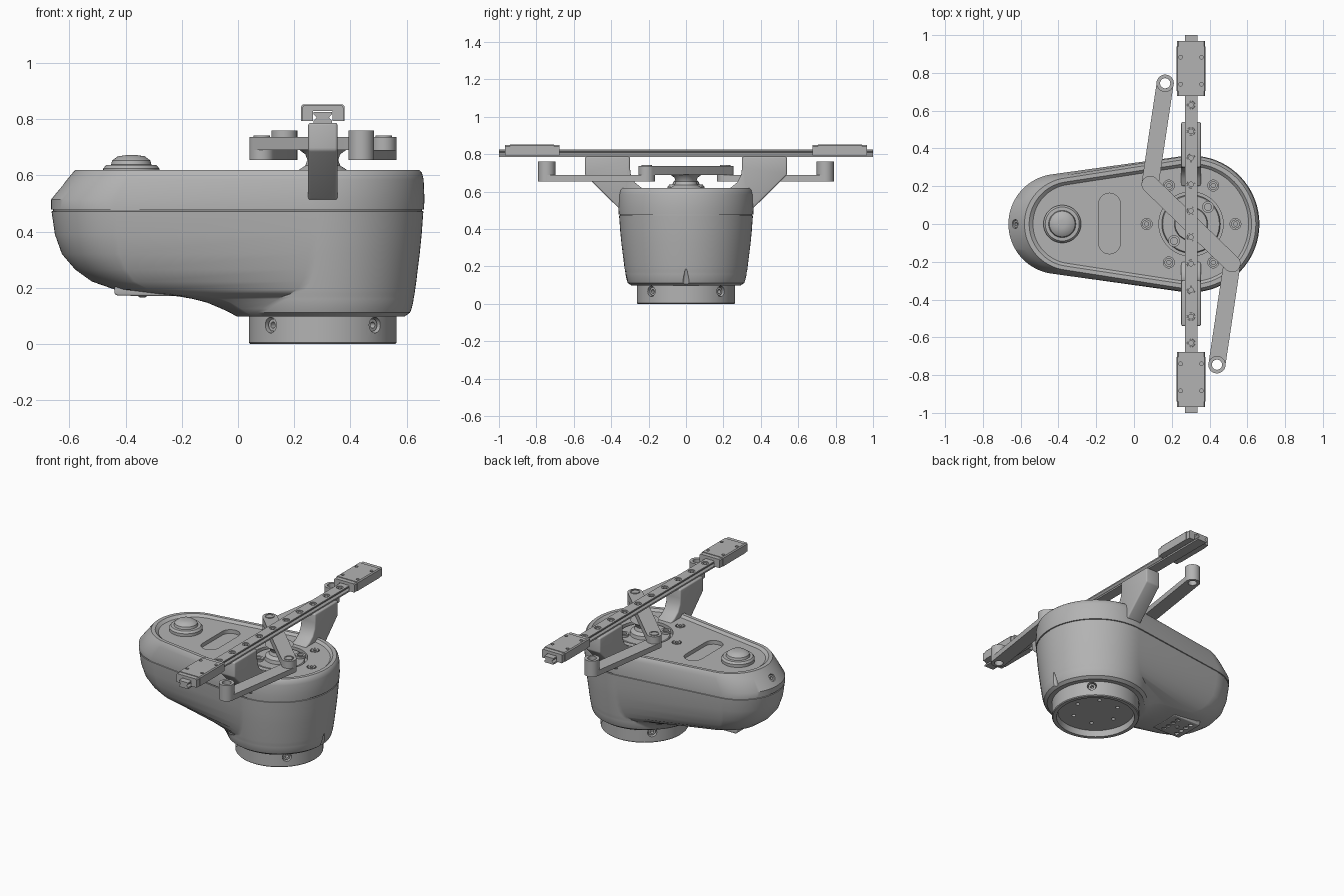
import bpy, bmesh
from math import sin, cos, acos, atan2, hypot, pi, radians
from mathutils import Matrix, Euler, Vector

old = bpy.data.objects.get("Cube")
if old:
    bpy.data.objects.remove(old, do_unlink=True)

grey = bpy.data.materials.new("machine grey")
grey.use_nodes = True
tone = (0.45, 0.45, 0.45, 1)
grey.diffuse_color = tone
grey.node_tree.nodes["Principled BSDF"].inputs["Base Color"].default_value = tone

AXIS = 0.302  # x of the turning axis
parts = []


def loft(name, rings, closed=False, at=(0, 0, 0), rot=(0, 0, 0)):
    """Skin a row of equal rings; cap the ends or join last to first."""
    bm = bmesh.new()
    rows = [[bm.verts.new(p) for p in ring] for ring in rings]
    n = len(rows[0])
    pairs = list(zip(rows, rows[1:]))
    if closed:
        pairs.append((rows[-1], rows[0]))
    else:
        bm.faces.new(rows[0])
        bm.faces.new(rows[-1])
    for a, b in pairs:
        for i in range(n):
            j = (i + 1) % n
            bm.faces.new((a[i], a[j], b[j], b[i]))
    bmesh.ops.recalc_face_normals(bm, faces=bm.faces[:])
    mesh = bpy.data.meshes.new(name)
    bm.to_mesh(mesh)
    bm.free()
    mesh.transform(Matrix.Translation(at) @ Euler(rot).to_matrix().to_4x4())
    mesh.materials.append(grey)
    obj = bpy.data.objects.new(name, mesh)
    bpy.context.scene.collection.objects.link(obj)
    parts.append(obj)
    return obj


def lathe(name, profile, at=(0, 0, 0), rot=(0, 0, 0), n=48, closed=False):
    rings = [[(r * cos(2 * pi * i / n), r * sin(2 * pi * i / n), z)
              for i in range(n)] for r, z in profile]
    return loft(name, rings, closed, at, rot)


def rod(r, z0, z1, at, rot=(0, 0, 0), n=24, r1=None):
    return lathe("cutter", [(r, z0), (r if r1 is None else r1, z1)], at, rot, n)


def tube(name, outer, inner, z0, z1, at, rot=(0, 0, 0), n=28):
    return lathe(name, [(outer, z0), (outer, z1), (inner, z1), (inner, z0)],
                 at, rot, n, True)


def prism(name, profile, axis, lo, hi):
    """Extrude a profile along x (profile in y, z) or y (profile in x, z)."""
    if axis == "x":
        rings = [[(v, a, b) for a, b in profile] for v in (lo, hi)]
    else:
        rings = [[(a, v, b) for a, b in profile] for v in (lo, hi)]
    return loft(name, rings)


def outline(c1, big, c0, small, z, n=24):
    """Outline around two circles whose centres lie on the x axis."""
    t = acos(max(-1, min(1, (small - big) / (c1 - c0))))
    arcs = ((c1, big, -t, t), (c0, small, t, 2 * pi - t))
    return [(c + r * cos(a + (b - a) * i / n), r * sin(a + (b - a) * i / n), z)
            for c, r, a, b in arcs for i in range(n + 1)]


def bar(name, a, b, r, z0, z1):
    d = (b[0] - a[0], b[1] - a[1])
    rings = [outline(hypot(*d), r, 0, r, z, 14) for z in (z0, z1)]
    return loft(name, rings, at=(*a, 0), rot=(0, 0, atan2(d[1], d[0])))


def bake(obj):
    graph = bpy.context.evaluated_depsgraph_get()
    mesh = bpy.data.meshes.new_from_object(obj.evaluated_get(graph))
    obj.modifiers.clear()
    obj.data = mesh


def cut(obj, cutters):
    for c in cutters:
        c.hide_render = True
        m = obj.modifiers.new("cut", "BOOLEAN")
        m.operation, m.solver, m.object = "DIFFERENCE", "EXACT", c
    bake(obj)
    for c in cutters:
        parts.remove(c)
        bpy.data.objects.remove(c, do_unlink=True)


def bevel(obj, width, segments=3):
    m = obj.modifiers.new("bevel", "BEVEL")
    m.width, m.segments = width, segments
    m.limit_method = "ANGLE"
    bake(obj)


# Housing: height, large radius, left end, small radius
levels = [
    (.098, .292, -.005, .25), (.112, .312, -.03, .25), (.126, .317, -.06, .22),
    (.147, .322, -.11, .2), (.16, .324, -.16, .19), (.169, .325, -.21, .18),
    (.178, .327, -.31, .17), (.194, .329, -.44, .17), (.222, .333, -.52, .195),
    (.265, .338, -.58, .22), (.32, .345, -.627, .24), (.39, .352, -.652, .257),
    (.472, .358, -.664, .265), (.473, .353, -.659, .26), (.478, .353, -.659, .26),
    (.479, .36, -.665, .265), (.515, .362, -.665, .265), (.585, .359, -.609, .257),
    (.61, .353, -.588, .25), (.62, .343, -.58, .245), (.62, .32, -.555, .225),
    (.605, .305, -.535, .21)]
housing = loft("housing", [outline(AXIS, R, left + r, r, z, 40)
                           for z, R, left, r in levels])

bolt_spots = [(AXIS + .235 * cos(k * pi / 3), .235 * sin(k * pi / 3)) for k in range(6)]
end_tilt = (0, radians(-50), 0)
slot = bar("slot", (-.13, -.1), (-.13, .105), .058, .58, .64)
cut(housing, [slot,
              rod(.17, .575, .64, (AXIS, 0, 0), n=48),
              rod(.024, -.025, .04, (-.63, 0, .56), end_tilt),
              rod(.028, .09, .19, (.628, 0, 0), r1=.003)]
    + [rod(.029, .585, .64, (x, y, 0)) for x, y in bolt_spots])
for x, y in bolt_spots:
    tube("deck_bolt", .023, .011, .58, .607, (x, y, 0), n=20)
tube("end_bolt", .02, .01, -.03, -.008, (-.63, 0, .56), end_tilt)

# Push button
lathe("button", [(.1, .6), (.1, .624), (.09, .637), (.072, .638), (.068, .653),
                 (.048, .668), (.02, .672)], (-.38, 0, 0))

# Turntable with two bosses and a waisted hub
lathe("turntable", [(.155, .57), (.155, .592), (.15, .598)], (AXIS, 0, 0))
for s in (1, -1):
    tube("turntable_boss", .031, .018, .59, .612, (AXIS + s * .09, s * .09, 0))
lathe("hub", [(.09, .59), (.085, .62), (.062, .635), (.055, .655), (.062, .675),
              (.085, .692)], (AXIS, 0, 0))

# Crank and the two link arms
for s in (1, -1):
    hinge = (AXIS - s * .217, s * .21)
    tip = (AXIS - s * .137, s * .745)
    arm = bar("link_arm", hinge, tip, .045, .655, .69)
    cut(arm, [rod(.027, .6, .8, (*tip, 0))])
    tube("link_boss", .046, .027, .655, .76, (*tip, 0))
    tube("hinge_pin", .029, .021, .688, .742, (*hinge, 0))
    lathe("hinge_core", [(.02, .688), (.02, .739)], (*hinge, 0), n=24)
bar("crank", (AXIS - .217, .21), (AXIS + .217, -.21), .045, .69, .737)

# Linear rail with its row of counterbored holes
half = [(.033, .785), (.033, .795), (.022, .806), (.033, .818), (.033, .826)]
rail_shape = [(AXIS + x, z) for x, z in half] + [(AXIS - x, z) for x, z in half[::-1]]
rail = prism("rail", rail_shape, "y", -1, 1)
cut(rail, [rod(.021, .808, .85, (AXIS, .07 + .14 * k, 0), n=20) for k in range(-7, 7)])
for k in range(-7, 7):
    tube("rail_seat", .0205, .012, .8, .822, (AXIS, .07 + .14 * k, 0), n=20)

# Carriages and rail brackets at both ends
half = [(.036, .793), (.077, .793), (.077, .846), (.071, .853)]
block = [(AXIS + x, z) for x, z in half] + [(AXIS - x, z) for x, z in half[::-1]]
block += [(AXIS - .036, .83), (AXIS + .036, .83)]
plate = [(AXIS + (x - AXIS) * .95, z - .004 * (z > .84)) for x, z in block]
web = [(.54, .787), (.54, .69), (.36, .512), (.33, .512), (.2, .59), (.2, .607),
       (.24, .622), (.275, .65), (.295, .69), (.3, .73), (.3, .787)]
for s in (1, -1):
    carriage = prism("carriage", block, "y", s * .705, s * .94)
    cut(carriage, [rod(.01, .835, .87, (AXIS + dx, s * y, 0), n=16)
                   for dx in (-.055, .055) for y in (.74, .883)])
    for a, b in ((.677, .705), (.94, .968)):
        prism("carriage_end", plate, "y", s * a, s * b)
    bracket = prism("bracket", [(s * y, z) for y, z in web], "x", AXIS - .052, AXIS + .052)
    bevel(bracket, .01)

# Base collar, open underneath, with four side screws
base = lathe("base", [(.23, .04), (.235, 0), (.258, 0), (.263, .005), (.263, .1)],
             (AXIS, 0, 0), n=72)
cutters, sides = [], []
for k in range(4):
    a = pi / 4 + k * pi / 2
    sides.append(((AXIS + .263 * cos(a), .263 * sin(a), .067), (0, pi / 2, a)))
cutters += [rod(.028, -.035, .03, at, rot) for at, rot in sides]
cutters += [rod(.012, .02, .06, (AXIS + .14 * cos(k * pi / 3), .14 * sin(k * pi / 3), 0), n=16)
            for k in range(6)]
cut(base, cutters)
for at, rot in sides:
    tube("side_screw", .022, .011, -.04, -.012, at, rot)

# Connector panel below the small end
panel = prism("connector_panel", [(-.44, .178), (-.43, .172), (-.235, .17), (-.235, .21), (-.44, .21)],
              "y", -.1, .1)
bevel(panel, .006)
cut(panel, [rod(.014, .15, .185, (x, y, 0), n=16)
            for x in (-.39, -.29) for y in (-.065, -.022, .022, .065)])
lathe("panel_pin", [(.014, .18), (.014, .168), (.009, .165)], (-.34, 0, 0), n=16)

bpy.ops.object.select_all(action="DESELECT")
for p in parts:
    p.select_set(True)
bpy.context.view_layer.objects.active = housing
bpy.ops.object.shade_smooth_by_angle(angle=radians(35))
